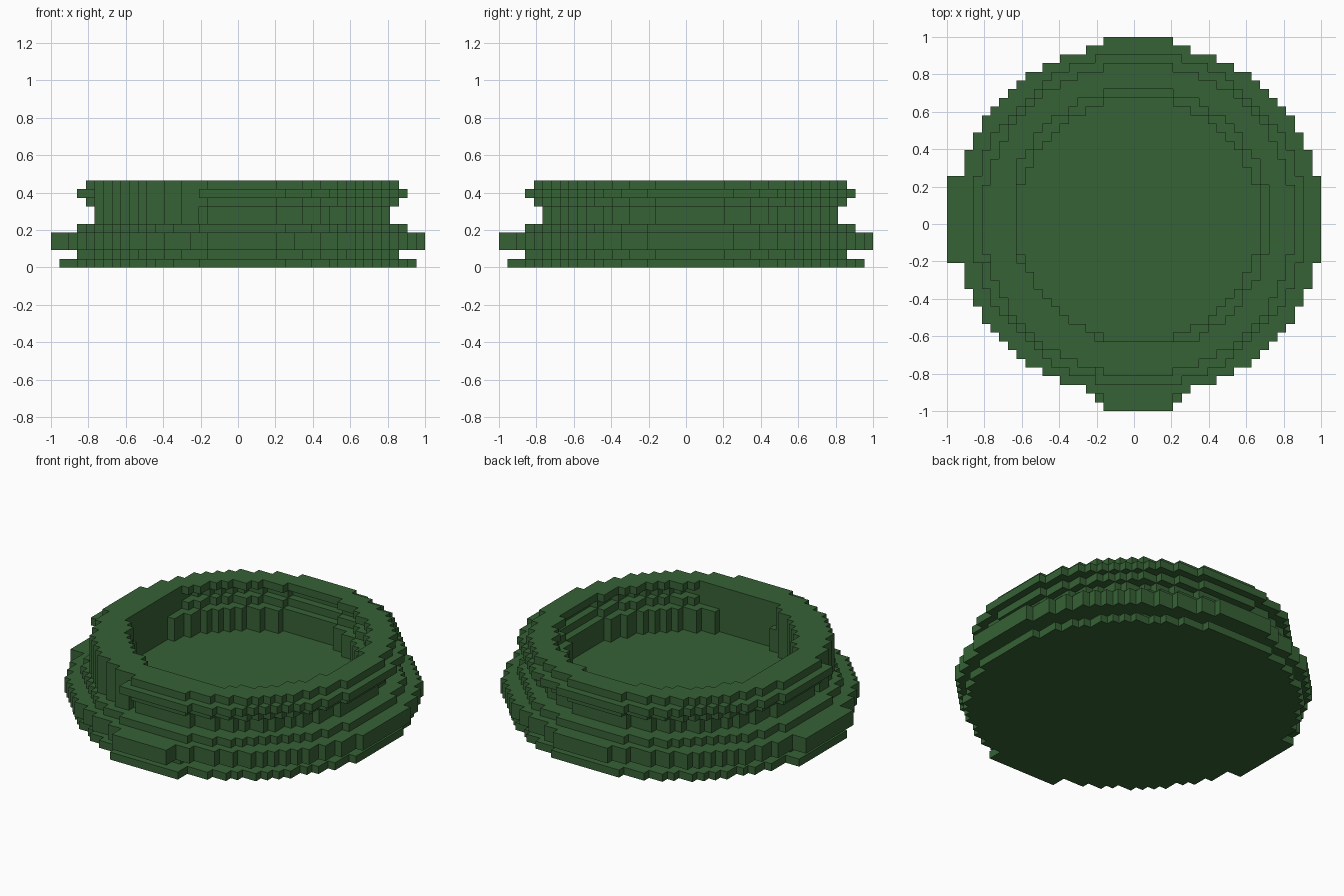
import bpy
import bmesh

cube = bpy.data.objects.get("Cube")
if cube:
    bpy.data.objects.remove(cube, do_unlink=True)

N = 43               # blocks along the longest side
V = 2.0 / N          # block size
C = 22               # grid line the rings are centred on

green = bpy.data.materials.new("dark_green")
green.use_nodes = True
colour = (0.037, 0.122, 0.036, 1.0)
green.diffuse_color = colour
bsdf = green.node_tree.nodes["Principled BSDF"]
bsdf.inputs["Base Color"].default_value = colour
bsdf.inputs["Roughness"].default_value = 0.9


def disc(r):
    """Blocky disc: the set of grid cells within radius r."""
    return {(i, j) for i in range(N) for j in range(N)
            if (i + 0.5 - C) ** 2 + (j + 0.5 - C) ** 2 < (r + 0.05) ** 2}


def rim_disc():
    """Widest disc, given by half widths per row out from the centre."""
    half = [21] * 5 + [20] * 3 + [19] * 2 + [18] * 2 + [17, 16, 15, 14, 13, 11, 9, 6, 4]
    return {(i, j) for j in range(1, N) for i in range(N)
            if abs(i + 0.5 - C) < half[j - C if j >= C else C - 1 - j]}


def extend_low(cells):
    """Repeat the lowest column and row once more outward."""
    lo_x = min(i for i, j in cells)
    lo_y = min(j for i, j in cells)
    return (cells | {(i - 1, j) for i, j in cells if i == lo_x}
            | {(i, j - 1) for i, j in cells if j == lo_y})


def build(name, layers):
    """Skin stacked layers of cells with outward faces, then merge flat areas."""
    cells = {(i, j, k) for k, layer in layers.items() for i, j in layer}
    bm = bmesh.new()
    verts = {}

    def vert(p):
        if p not in verts:
            verts[p] = bm.verts.new(((p[0] - N / 2) * V, (p[1] - N / 2) * V, p[2] * V))
        return verts[p]

    for cell in cells:
        for axis in range(3):
            for side in (0, 1):
                near = list(cell)
                near[axis] += 2 * side - 1
                if tuple(near) in cells:
                    continue
                u, w = (axis + 1) % 3, (axis + 2) % 3
                corners = []
                for a, b in ((0, 0), (1, 0), (1, 1), (0, 1)):
                    p = list(cell)
                    p[axis] += side
                    p[u] += a
                    p[w] += b
                    corners.append(vert(tuple(p)))
                bm.faces.new(corners if side else corners[::-1])
    bmesh.ops.dissolve_limit(bm, angle_limit=0.02, verts=bm.verts[:], edges=bm.edges[:])
    mesh = bpy.data.meshes.new(name)
    bm.to_mesh(mesh)
    bm.free()
    mesh.materials.append(green)
    obj = bpy.data.objects.new(name, mesh)
    bpy.context.collection.objects.link(obj)
    return obj


# Solid stepped base: foot, recess and wide rim
rim = extend_low(rim_disc())
build("base", {0: extend_low(disc(20)), 1: extend_low(disc(18)), 2: rim, 3: rim})


def plain(cell):
    """The corner where the wall runs straight up without ledges."""
    return cell[0] < 17 and cell[1] < 17


def wall_layer(outer, inner):
    outside = {c for c in disc(outer) if not plain(c)} | {c for c in disc(18) if plain(c)}
    bore = disc(14)
    hole = bore | {c for c in disc(inner) if min(c) >= 8 and not plain(c)}
    return outside - hole


# Hollow wall: flange, neck and a bulging lip with a groove inside
neck = wall_layer(17, 14)
build("wall", {4: disc(19) - disc(14), 5: neck, 6: neck,
               7: wall_layer(18, 15), 8: wall_layer(19, 16), 9: wall_layer(18, 15)})
